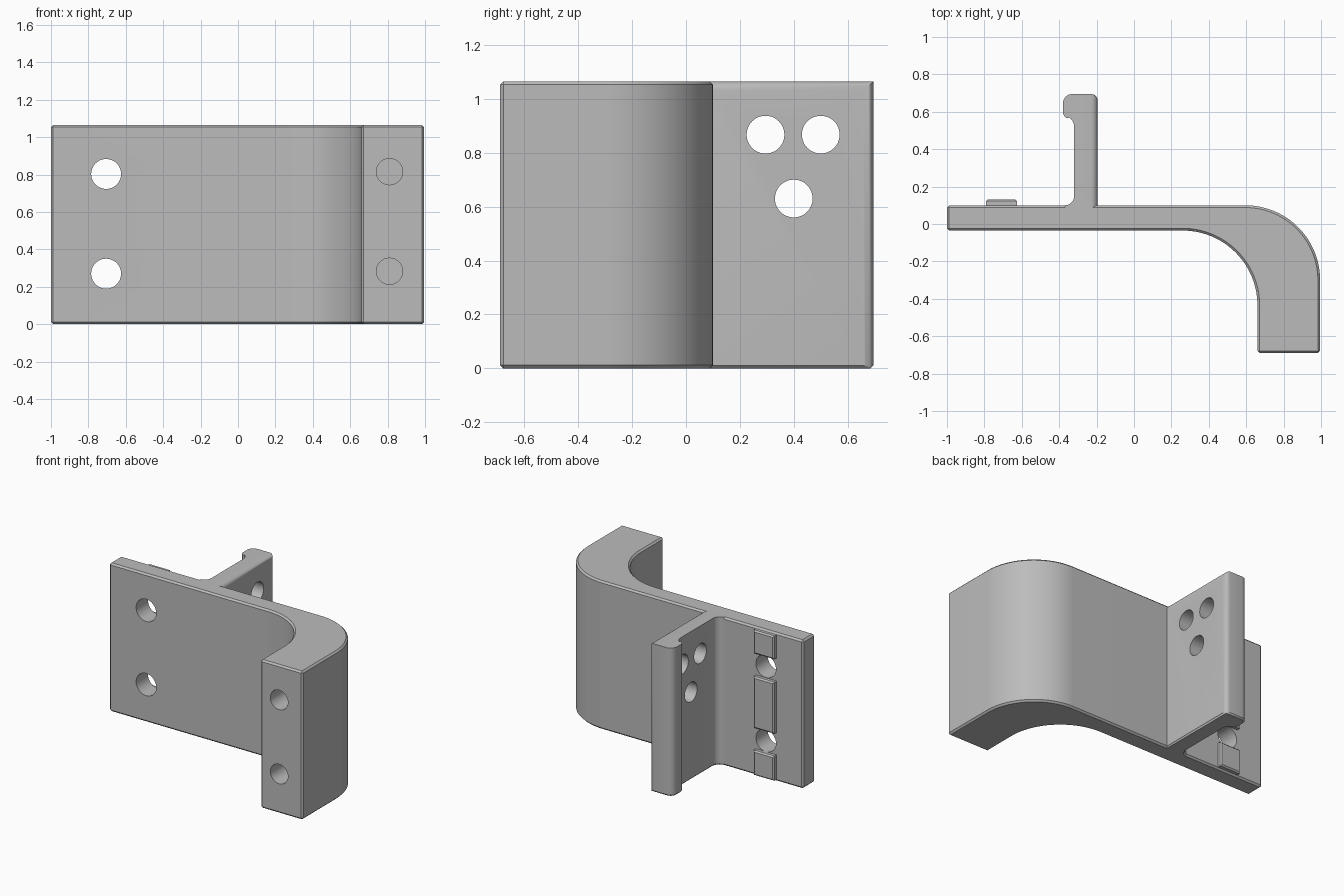
import bpy, bmesh
from math import sin, cos, radians, pi
from mathutils import Matrix

if "Cube" in bpy.data.objects:
    bpy.data.objects.remove(bpy.data.objects["Cube"], do_unlink=True)

HEIGHT = 1.065
CHAMFER = 0.012

grey = bpy.data.materials.new("plain grey")
grey.use_nodes = True
grey.diffuse_color = (0.5, 0.5, 0.5, 1)
grey.node_tree.nodes["Principled BSDF"].inputs["Base Color"].default_value = (0.5, 0.5, 0.5, 1)


def arc(cx, cy, r, start, end, n):
    angles = [radians(start + (end - start) * i / n) for i in range(n + 1)]
    return [(cx + r * cos(a), cy + r * sin(a)) for a in angles]


def make_object(name, bm):
    mesh = bpy.data.meshes.new(name)
    bmesh.ops.recalc_face_normals(bm, faces=bm.faces)
    bm.to_mesh(mesh)
    bm.free()
    mesh.materials.append(grey)
    obj = bpy.data.objects.new(name, mesh)
    bpy.context.collection.objects.link(obj)
    return obj


def extrude_outline(points, z0, z1):
    bm = bmesh.new()
    face = bm.faces.new([bm.verts.new((x, y, z0)) for x, y in points])
    top = bmesh.ops.extrude_face_region(bm, geom=[face])["geom"]
    verts = [g for g in top if isinstance(g, bmesh.types.BMVert)]
    bmesh.ops.translate(bm, verts=verts, vec=(0, 0, z1 - z0))
    bmesh.ops.recalc_face_normals(bm, faces=bm.faces)
    return bm


def bevel(bm, edges, width, segments=1):
    bmesh.ops.bevel(bm, geom=edges, offset=width, segments=segments,
                    profile=0.5, affect='EDGES', clamp_overlap=True)


def drill(obj, holes, radius, depth, axis):
    """Cut round holes centred on the given points along X or Y."""
    bm = bmesh.new()
    turn = Matrix.Rotation(pi / 2, 4, 'Y' if axis == 'X' else 'X')
    for p in holes:
        bmesh.ops.create_cone(bm, cap_ends=True, segments=48, radius1=radius,
                              radius2=radius, depth=depth,
                              matrix=Matrix.Translation(p) @ turn)
    cutter = make_object("hole_cutter", bm)
    cutter.hide_render = True
    mod = obj.modifiers.new("holes", 'BOOLEAN')
    mod.operation = 'DIFFERENCE'
    mod.solver = 'EXACT'
    mod.object = cutter
    graph = bpy.context.evaluated_depsgraph_get()
    result = bpy.data.meshes.new_from_object(obj.evaluated_get(graph))
    obj.modifiers.clear()
    obj.data = result
    bpy.data.objects.remove(cutter, do_unlink=True)


def smooth(obj):
    obj.data.shade_smooth()
    obj.data.set_sharp_from_angle(angle=radians(32))


# Mounting plate sweeping forward into a thick arm
outline = [(-1, 0.1), (-1, -0.035)]
outline += arc(0.26, -0.435, 0.4, 90, 0, 28)
outline += [(0.66, -0.69), (0.995, -0.69)]
outline += arc(0.595, -0.3, 0.4, 0, 90, 28)
bm = extrude_outline(outline, 0, HEIGHT)
bevel(bm, [e for e in bm.edges if e.calc_face_angle(0) > 1], CHAMFER)
bracket = make_object("curved_bracket", bm)
drill(bracket, [(-0.705, 0, z) for z in (0.27, 0.803)], 0.08, 0.6, 'Y')
drill(bracket, [(0.81, -0.5, z) for z in (0.283, 0.815)], 0.07, 0.42, 'Y')
smooth(bracket)

# Rear wall with a base fillet and a rounded lip
outline = [(-0.195, 0.06), (-0.195, 0.695)]
outline += arc(-0.33, 0.645, 0.05, 90, 180, 8)
outline += arc(-0.34, 0.6, 0.04, 180, 240, 6)
outline += arc(-0.38, 0.52, 0.06, 55, 0, 6)
outline += arc(-0.37, 0.15, 0.05, 0, -90, 8)
outline += [(-0.37, 0.06)]
bm = extrude_outline(outline, 0, HEIGHT)
bevel(bm, [e for e in bm.edges if all(v.co.z < 0.001 for v in e.verts)], 0.01)
rounded = []
for e in bm.edges:
    on_side = all(v.co.x > -0.196 for v in e.verts)
    on_top = all(v.co.z > HEIGHT - 0.001 for v in e.verts)
    on_end = all(v.co.y > 0.694 for v in e.verts)
    if on_side and (on_top or on_end):
        rounded.append(e)
bevel(bm, rounded, 0.035, 6)
wall = make_object("rear_wall", bm)
drill(wall, [(-0.26, 0.295, 0.867), (-0.26, 0.5, 0.867), (-0.26, 0.4, 0.63)], 0.07, 0.5, 'X')
smooth(wall)

# Locating key, interrupted at the two plate holes
for name, z0, z1 in (("lower_key", CHAMFER, 0.19), ("middle_key", 0.35, 0.72),
                     ("upper_key", 0.885, HEIGHT - CHAMFER)):
    bm = extrude_outline([(-0.79, 0.085), (-0.625, 0.085), (-0.625, 0.132), (-0.79, 0.132)], z0, z1)
    bevel(bm, [e for e in bm.edges if all(v.co.y > 0.13 for v in e.verts)], 0.01)
    make_object(name, bm)
